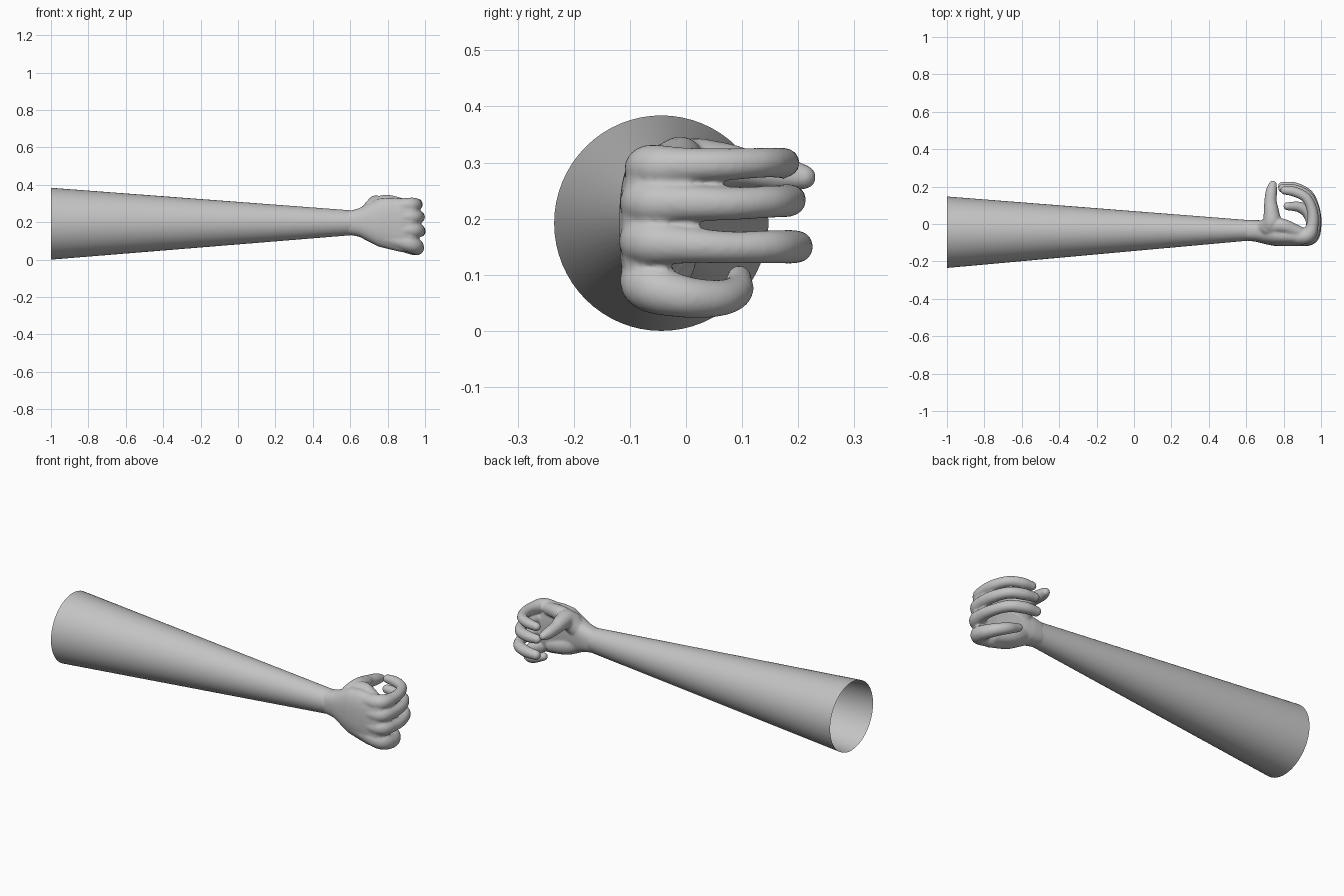
import bpy, bmesh, math
from mathutils import Vector, Matrix

skin = bpy.data.materials.new("plain grey")
skin.diffuse_color = (0.55, 0.55, 0.55, 1)


def make_object(name, bm):
    bmesh.ops.recalc_face_normals(bm, faces=bm.faces)
    for f in bm.faces:
        f.smooth = True
    me = bpy.data.meshes.new(name)
    bm.to_mesh(me)
    bm.free()
    ob = bpy.data.objects.new(name, me)
    bpy.context.collection.objects.link(ob)
    me.materials.append(skin)
    return ob


def loft(bm, sections, n, power=2.0, caps=False):
    """Skin rounded cross-sections (x, centre y, centre z, half y, half z)."""
    rings = []
    for x, cy, cz, ry, rz in sections:
        ring = []
        for i in range(n):
            a = 2 * math.pi * i / n
            c, s = math.cos(a), math.sin(a)
            ring.append(bm.verts.new((x,
                                      cy + ry * math.copysign(abs(c) ** (2 / power), c),
                                      cz + rz * math.copysign(abs(s) ** (2 / power), s))))
        rings.append(ring)
    for a, b in zip(rings, rings[1:]):
        for i in range(n):
            j = (i + 1) % n
            bm.faces.new((a[i], a[j], b[j], b[i]))
    if caps:
        bm.faces.new(rings[0])
        bm.faces.new(rings[-1])


def digit(bm, pts, steps=9):
    """Chain of overlapping balls along a smooth path of (x, y, z, radius)."""
    p = [Vector(q) for q in pts]
    p = [2 * p[0] - p[1]] + p + [2 * p[-1] - p[-2]]
    for k in range(1, len(p) - 2):
        a, b, c, d = p[k - 1:k + 3]
        for i in range(steps + 1):
            t = i / steps
            q = 0.5 * (2 * b + (c - a) * t + (2 * a - 5 * b + 4 * c - d) * t * t
                       + (3 * b - a - 3 * c + d) * t ** 3)
            bmesh.ops.create_icosphere(bm, subdivisions=3, radius=q[3],
                                       matrix=Matrix.Translation(q.to_3d()))


# Forearm: open tapering tube
bm = bmesh.new()
loft(bm, [(-1, -0.044, 0.192, 0.191, 0.192), (0.61, -0.034, 0.197, 0.055, 0.066)], 64)
make_object("forearm", bm)

# Hand: wrist and palm
bm = bmesh.new()
loft(bm, [(0.57, -0.034, 0.197, 0.052, 0.063),
          (0.61, -0.034, 0.197, 0.056, 0.067),
          (0.65, -0.036, 0.199, 0.058, 0.077),
          (0.70, -0.045, 0.198, 0.062, 0.103),
          (0.75, -0.055, 0.198, 0.062, 0.128),
          (0.81, -0.062, 0.193, 0.057, 0.138),
          (0.87, -0.067, 0.184, 0.052, 0.143),
          (0.93, -0.066, 0.180, 0.046, 0.140),
          (0.955, -0.060, 0.180, 0.036, 0.125)], 48, 2.4, True)

# Curled fingers
digit(bm, [(0.82, -0.065, 0.280, 0.042), (0.925, -0.063, 0.291, 0.041),
           (0.955, 0.00, 0.295, 0.032), (0.952, 0.075, 0.297, 0.029),
           (0.92, 0.14, 0.300, 0.027), (0.86, 0.172, 0.300, 0.027),
           (0.805, 0.180, 0.299, 0.023)])
digit(bm, [(0.84, -0.075, 0.228, 0.042), (0.935, -0.068, 0.228, 0.043),
           (0.965, 0.00, 0.228, 0.034), (0.962, 0.08, 0.227, 0.030),
           (0.925, 0.15, 0.230, 0.029), (0.86, 0.182, 0.232, 0.029),
           (0.795, 0.190, 0.235, 0.024)])
digit(bm, [(0.84, -0.075, 0.160, 0.042), (0.940, -0.070, 0.158, 0.043),
           (0.970, 0.00, 0.153, 0.033), (0.965, 0.08, 0.149, 0.029),
           (0.930, 0.155, 0.150, 0.030), (0.86, 0.193, 0.150, 0.030),
           (0.795, 0.200, 0.150, 0.026)])
digit(bm, [(0.80, -0.070, 0.115, 0.042), (0.925, -0.068, 0.082, 0.046),
           (0.957, -0.01, 0.062, 0.038), (0.935, 0.055, 0.058, 0.033),
           (0.885, 0.090, 0.070, 0.029), (0.82, 0.095, 0.095, 0.022)])

# Thumb, then the web joining it to the index finger
digit(bm, [(0.69, -0.03, 0.235, 0.050), (0.735, 0.00, 0.290, 0.050),
           (0.735, 0.06, 0.295, 0.042), (0.730, 0.115, 0.288, 0.034),
           (0.734, 0.17, 0.280, 0.031), (0.742, 0.21, 0.274, 0.022)])
digit(bm, [(0.72, -0.02, 0.280, 0.045), (0.79, -0.01, 0.307, 0.040),
           (0.88, -0.045, 0.293, 0.035)])
# Heel of the palm on the little-finger side
digit(bm, [(0.69, -0.03, 0.160, 0.045), (0.76, -0.03, 0.125, 0.048),
           (0.86, -0.05, 0.095, 0.042)])

hand = make_object("hand", bm)
rm = hand.modifiers.new("fuse", 'REMESH')
rm.mode = 'VOXEL'
rm.voxel_size = 0.006
rm.use_smooth_shade = True
sm = hand.modifiers.new("soften", 'SMOOTH')
sm.factor = 0.5
sm.iterations = 5
